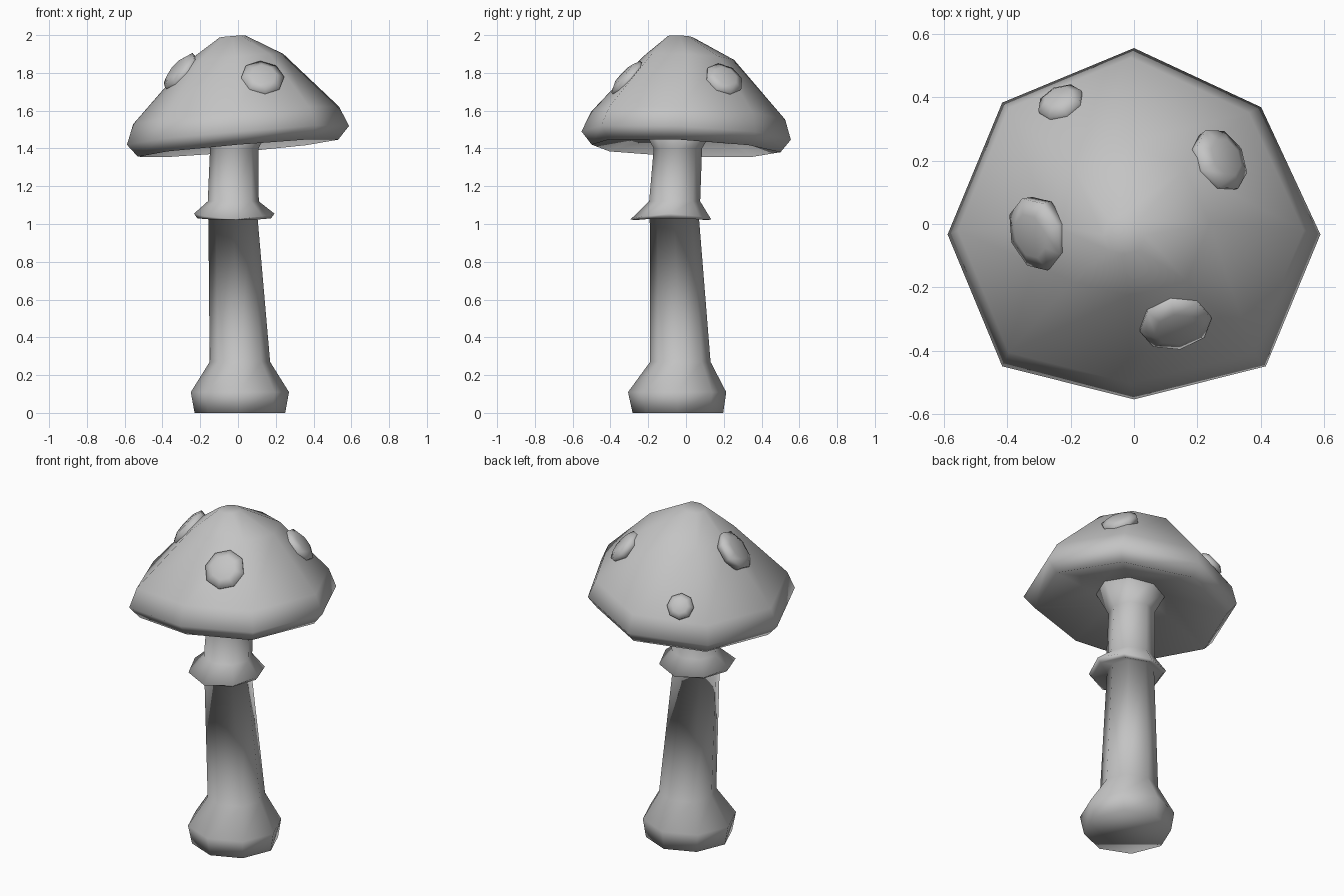
import bpy, bmesh, math
from mathutils import Vector
from mathutils.bvhtree import BVHTree

SIDES = 8

cube = bpy.data.objects.get("Cube")
if cube:
    bpy.data.objects.remove(cube)

grey = bpy.data.materials.new("plain_grey")
grey.use_nodes = True
colour = (0.55, 0.55, 0.55, 1)
grey.diffuse_color = colour
grey.node_tree.nodes["Principled BSDF"].inputs["Base Color"].default_value = colour


def loft(name, rings, point):
    """Skin a stack of octagonal rings, closing both ends."""
    bm = bmesh.new()
    loops = [[bm.verts.new(point(ring, i)) for i in range(SIDES)] for ring in rings]
    for low, high in zip(loops, loops[1:]):
        for i in range(SIDES):
            j = (i + 1) % SIDES
            bm.faces.new((low[i], low[j], high[j], high[i]))
    bm.faces.new(loops[0][::-1])
    bm.faces.new(loops[-1])
    bmesh.ops.recalc_face_normals(bm, faces=bm.faces)
    for face in bm.faces:
        face.smooth = True
    mesh = bpy.data.meshes.new(name)
    bm.to_mesh(mesh)
    tree = BVHTree.FromBMesh(bm)
    bm.free()
    mesh.materials.append(grey)
    obj = bpy.data.objects.new(name, mesh)
    bpy.context.collection.objects.link(obj)
    return obj, tree


def direction(i):
    a = math.tau * i / SIDES
    return Vector((math.cos(a), math.sin(a), 0))


# Stem with bulbous foot, wavy skirt and flared top: x, y, z, radius, wave
def stem_point(ring, i):
    x, y, z, r, wave = ring
    up = z + wave * math.cos(2 * math.tau * i / SIDES)
    return Vector((x, y, up)) + direction(i) * r


loft("stem", [
    (0.01, -0.043, 0, 0.24, 0),
    (0.01, -0.047, 0.11, 0.26, 0),
    (0.01, -0.03, 0.27, 0.16, 0),
    (-0.027, -0.062, 1.04, 0.13, 0),
    (-0.02, -0.08, 1.025, 0.195, 0.005),
    (-0.02, -0.08, 1.04, 0.213, 0.015),
    (-0.025, -0.06, 1.12, 0.135, 0),
    (-0.02, -0.043, 1.40, 0.128, 0),
    (-0.02, -0.04, 1.53, 0.2, 0),
], stem_point)


# Tilted, slightly uneven cap with a hollow underside: x, y, z, radius
UNEVEN = [1, 0.965, 1, 1, 1, 1, 0.885, 1]


def cap_point(ring, i):
    x, y, z, r = ring
    p = Vector((x, y, z)) + direction(i) * r * UNEVEN[i]
    p.z += 0.085 * p.x - 0.04 * p.y
    return p


cap, cap_tree = loft("cap", [
    (0, -0.03, 1.51, 0.2),
    (0, -0.03, 1.40, 0.53),
    (0, -0.033, 1.468, 0.588),
    (-0.01, -0.02, 1.575, 0.545),
    (-0.015, 0, 1.88, 0.255),
    (-0.03, -0.035, 1.994, 0.068),
], cap_point)

# Raised, domed spots seated on the cap: x, y, radius
SPOTS = [(0.13, -0.31, 0.115), (-0.305, -0.03, 0.12),
         (0.27, 0.2, 0.105), (-0.23, 0.38, 0.075)]

for number, (sx, sy, radius) in enumerate(SPOTS, 1):
    hit, normal, _, _ = cap_tree.ray_cast(Vector((sx, sy, 3)), Vector((0, 0, -1)))
    spot, _ = loft(f"spot_{number}", [(-0.03, 0.95), (0.012, 1), (0.032, 0.6)],
                   lambda ring, i: direction(i) * ring[1] * radius + Vector((0, 0, ring[0])))
    spot.location = hit
    spot.rotation_euler = normal.to_track_quat("Z", "Y").to_euler()
